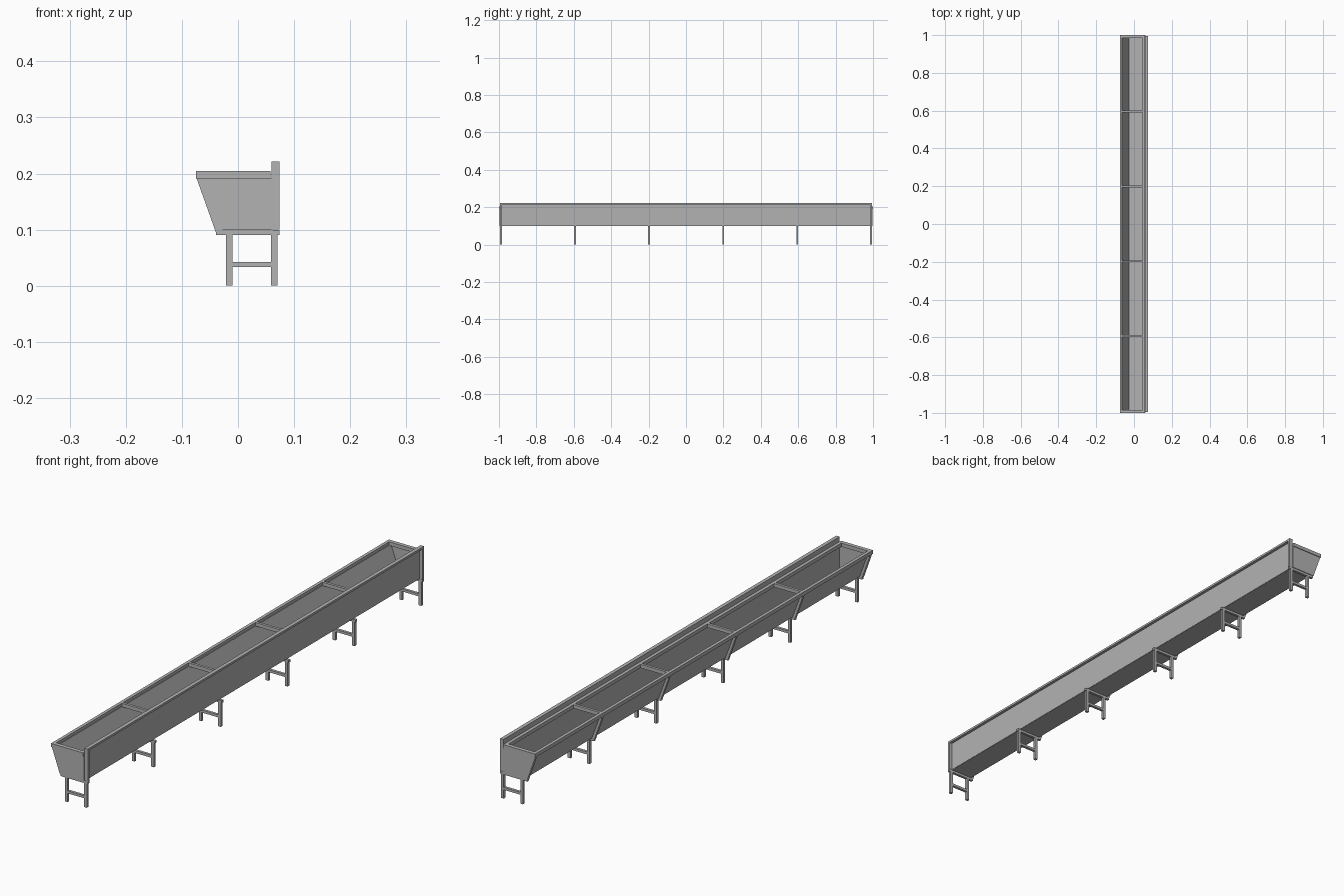
import bpy, bmesh

if "Cube" in bpy.data.objects:
    bpy.data.objects.remove(bpy.data.objects["Cube"])

STATIONS = [-0.990, -0.593, -0.197, 0.199, 0.595, 0.990]
T = 0.010  # bar thickness

# dark grey steel
steel = bpy.data.materials.new("dark_steel")
steel.diffuse_color = (0.45, 0.45, 0.45, 1)
steel.use_nodes = True
steel.node_tree.nodes["Principled BSDF"].inputs["Base Color"].default_value = steel.diffuse_color


def extrude_profile(name, pts, y0, y1):
    """Closed x/z profile extruded along y."""
    bm = bmesh.new()
    face = bm.faces.new([bm.verts.new((x, y0, z)) for x, z in pts])
    res = bmesh.ops.extrude_face_region(bm, geom=[face])
    verts = [g for g in res["geom"] if isinstance(g, bmesh.types.BMVert)]
    bmesh.ops.translate(bm, verts=verts, vec=(0, y1 - y0, 0))
    bmesh.ops.recalc_face_normals(bm, faces=bm.faces)
    me = bpy.data.meshes.new(name)
    bm.to_mesh(me)
    bm.free()
    me.materials.append(steel)
    ob = bpy.data.objects.new(name, me)
    bpy.context.collection.objects.link(ob)
    return ob


def box(name, x0, x1, y0, y1, z0, z1):
    return extrude_profile(name, [(x0, z0), (x1, z0), (x1, z1), (x0, z1)], y0, y1)


# trough sheets
box("floor_sheet", -0.030, 0.062, -0.993, 0.993, 0.099, 0.101)
extrude_profile("sloped_sheet", [(-0.030, 0.1), (-0.0265, 0.1),
                                 (-0.0615, 0.193), (-0.065, 0.193)], -0.993, 0.993)

# back sheet with a folded lip along its top edge
extrude_profile("back_sheet", [(0.060, 0.1), (0.063, 0.1), (0.063, 0.213),
                               (0.074, 0.213), (0.074, 0.221), (0.060, 0.221)],
                -0.992, 0.992)

# rim frame
box("rim_sloped_side", -0.075, -0.063, -1, 1, 0.191, 0.2045)
box("rim_back_side", 0.046, 0.058, -1, 1, 0.191, 0.2045)

# frames repeated along the length
for i, y in enumerate(STATIONS):
    a, b = y - T / 2, y + T / 2
    box(f"front_leg_{i}", -0.021, -0.010, a, b, 0, 0.091)
    box(f"back_leg_{i}", 0.059, 0.070, a, b, 0, 0.091)
    box(f"leg_brace_{i}", -0.010, 0.059, a, b, 0.033, 0.0425)
    box(f"floor_bearer_{i}", -0.039, 0.074, a, b, 0.090, 0.0995)
    box(f"rim_tie_{i}", -0.063, 0.046, a, b, 0.191, 0.2045)
    extrude_profile(f"sloped_strut_{i}", [(-0.038, 0.091), (-0.027, 0.1),
                                          (-0.062, 0.192), (-0.074, 0.192)], a, b)

# end plates, end posts and end rim bars
for side, s in (("front", -1), ("rear", 1)):
    y0, y1 = sorted((s * 0.993, s * 0.997))
    extrude_profile(f"{side}_end_plate", [(-0.041, 0.1), (0.060, 0.1),
                                          (0.060, 0.192), (-0.074, 0.192)], y0, y1)
    y0, y1 = sorted((s * 0.985, s * 0.995))
    box(f"{side}_end_post", 0.060, 0.074, y0, y1, 0.1, 0.221)
    y0, y1 = sorted((s * 0.988, s * 1.0))
    box(f"{side}_end_rim", -0.063, 0.046, y0, y1, 0.191, 0.2045)
